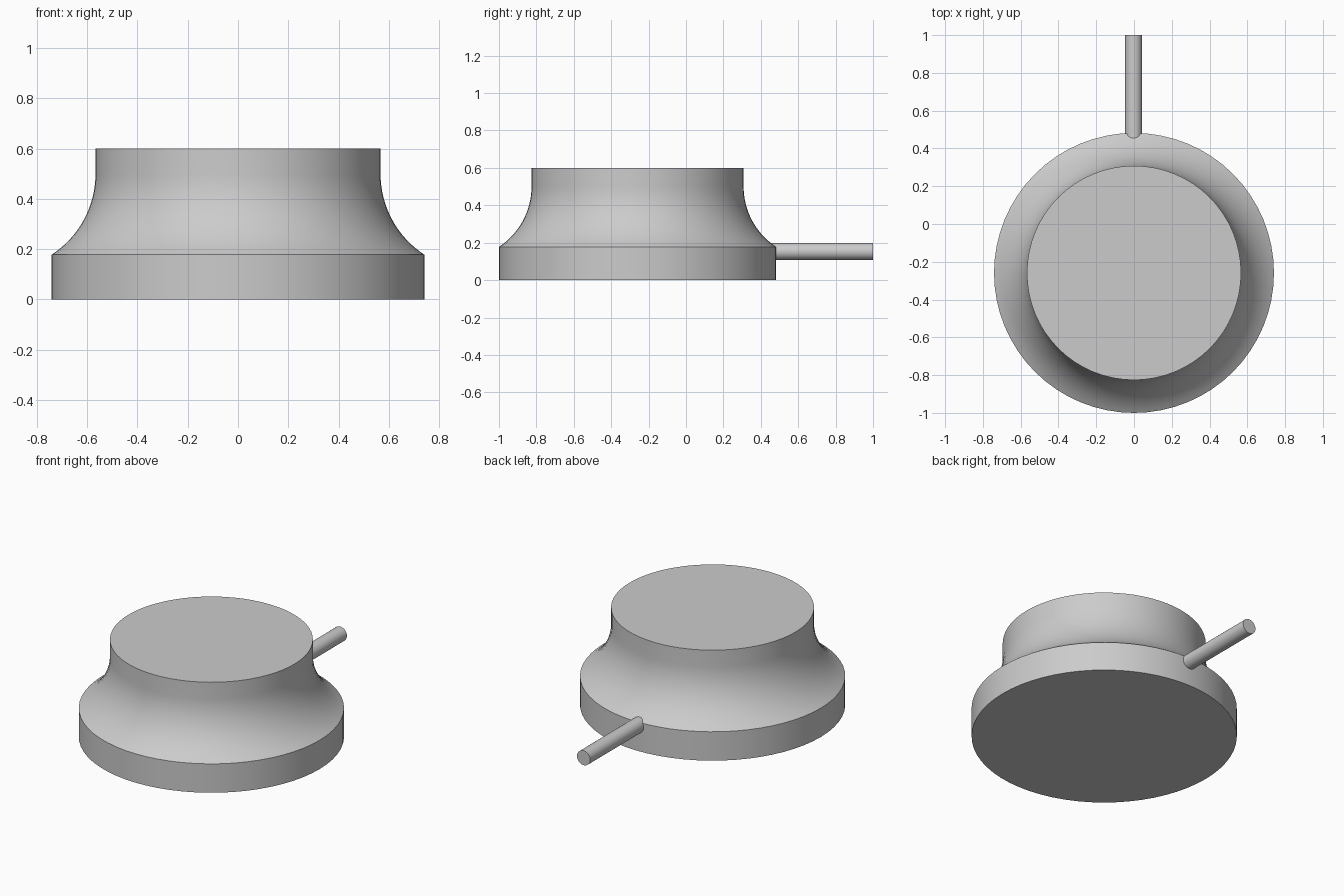
import bpy, bmesh, math
from mathutils import Matrix, Vector

cube = bpy.data.objects.get("Cube")
if cube:
    bpy.data.objects.remove(cube, do_unlink=True)

grey = bpy.data.materials.new("plain grey")
grey.use_nodes = True
colour = (0.6, 0.6, 0.6, 1)
grey.diffuse_color = colour
grey.node_tree.nodes["Principled BSDF"].inputs["Base Color"].default_value = colour


def add_object(name, bm, location):
    bmesh.ops.recalc_face_normals(bm, faces=bm.faces[:])
    mesh = bpy.data.meshes.new(name)
    bm.to_mesh(mesh)
    bm.free()
    mesh.materials.append(grey)
    obj = bpy.data.objects.new(name, mesh)
    obj.location = location
    bpy.context.collection.objects.link(obj)
    bpy.ops.object.select_all(action='DESELECT')
    obj.select_set(True)
    bpy.context.view_layer.objects.active = obj
    bpy.ops.object.shade_smooth_by_angle(angle=math.radians(30))
    return obj


def lathe(name, profile, segments, location):
    """Stack rings of (radius, height) and cap both ends."""
    bm = bmesh.new()
    rings = []
    for r, z in profile:
        rings.append([bm.verts.new((r * math.cos(a), r * math.sin(a), z))
                      for a in (math.tau * i / segments for i in range(segments))])
    for low, high in zip(rings, rings[1:]):
        for i in range(segments):
            j = (i + 1) % segments
            bm.faces.new((low[i], low[j], high[j], high[i]))
    bm.faces.new(rings[0][::-1])
    bm.faces.new(rings[-1])
    return add_object(name, bm, location)


# Round body: straight foot, concave flare, straight neck
foot_r, neck_r, foot_z, neck_z, top_z = 0.741, 0.567, 0.178, 0.5, 0.6
rise, run = neck_z - foot_z, foot_r - neck_r
radius = (run ** 2 + rise ** 2) / (2 * run)
sweep = math.asin(rise / radius)
steps = 16
flare = []
for i in range(steps + 1):
    a = sweep * (1 - i / steps)
    flare.append((neck_r + radius * (1 - math.cos(a)), neck_z - radius * math.sin(a)))
lathe("body", [(foot_r, 0)] + flare + [(neck_r, top_z)], 64, (0, -0.259, 0))

# Thin rod sticking out of the back of the foot
bm = bmesh.new()
start, end = 0.4, 1.0
bmesh.ops.create_cone(bm, cap_ends=True, segments=24, radius1=0.045, radius2=0.045,
                      depth=end - start, matrix=Matrix.Rotation(math.pi / 2, 4, 'X'))
add_object("back_rod", bm, Vector((-0.002, (start + end) / 2, 0.153)))
